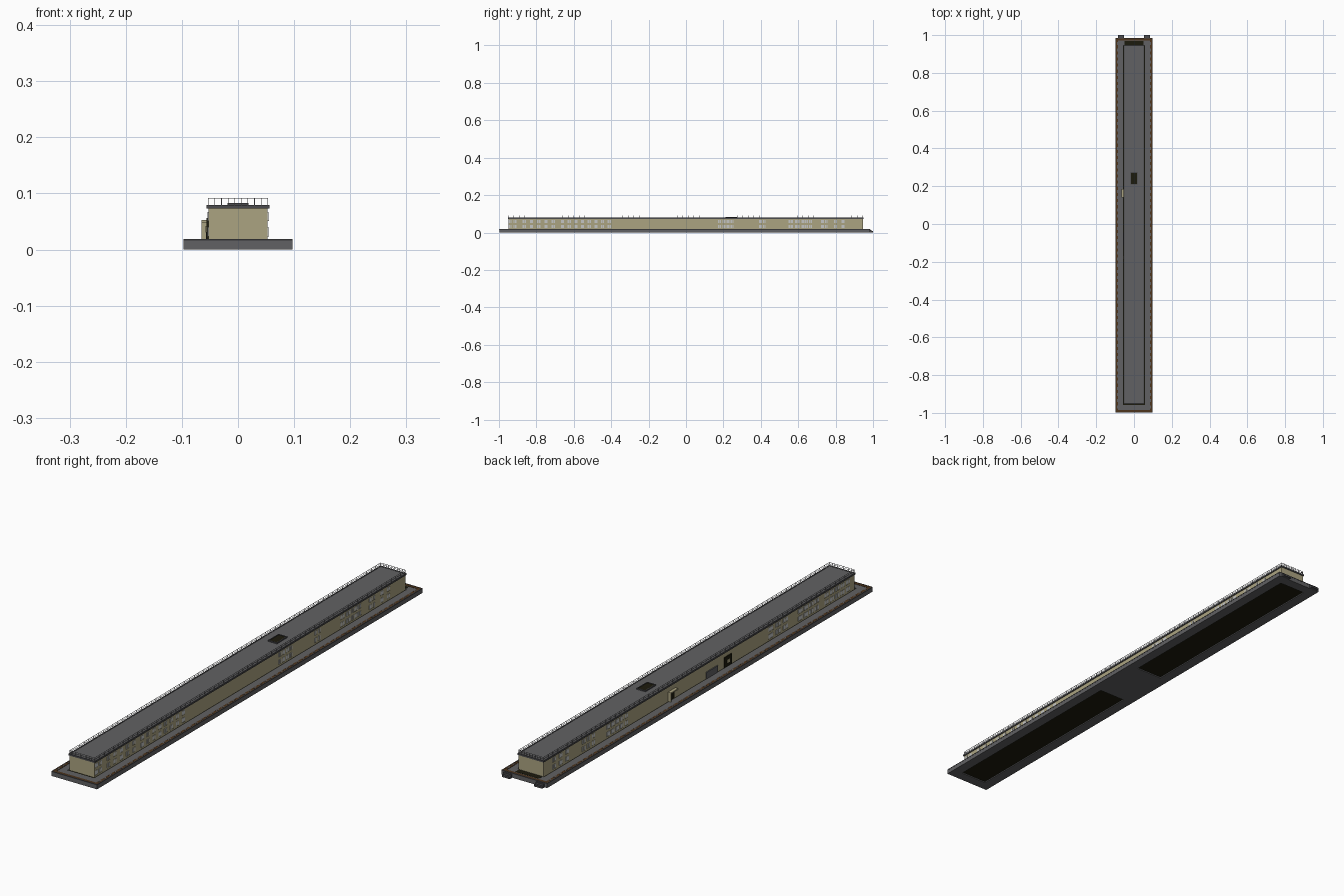
import bpy
import bmesh
from mathutils import Matrix, Vector

if "Cube" in bpy.data.objects:
    bpy.data.objects.remove(bpy.data.objects["Cube"])


def colour(name, r, g, b):
    m = bpy.data.materials.new(name)
    m.use_nodes = True
    m.diffuse_color = (r, g, b, 1)
    m.node_tree.nodes["Principled BSDF"].inputs["Base Color"].default_value = (r, g, b, 1)
    return m


concrete = colour("grey concrete", 0.12, 0.12, 0.125)
plaster = colour("beige plaster", 0.41, 0.37, 0.22)
trim = colour("dark grey trim", 0.07, 0.07, 0.075)
soil = colour("brown border", 0.075, 0.035, 0.012)
dark = colour("dark olive", 0.012, 0.011, 0.004)
glass = colour("pale glass", 0.55, 0.56, 0.56)
steel = colour("rail steel", 0.35, 0.35, 0.36)


def boxes(name, mat, spans):
    """One object made of boxes, each given as (x0, x1, y0, y1, z0, z1)."""
    bm = bmesh.new()
    for x0, x1, y0, y1, z0, z1 in spans:
        mid = Vector((x0 + x1, y0 + y1, z0 + z1)) / 2
        size = Matrix.Diagonal((x1 - x0, y1 - y0, z1 - z0, 1))
        bmesh.ops.create_cube(bm, size=1, matrix=Matrix.Translation(mid) @ size)
    mesh = bpy.data.meshes.new(name)
    bm.to_mesh(mesh)
    bm.free()
    mesh.materials.append(mat)
    ob = bpy.data.objects.new(name, mesh)
    bpy.context.collection.objects.link(ob)
    return ob


def ring(x, y0, y1, w, z0, z1):
    """Four strips forming a rectangular frame of width w."""
    return [(-x, -x + w, y0, y1, z0, z1), (x - w, x, y0, y1, z0, z1),
            (-x + w, x - w, y0, y0 + w, z0, z1), (-x + w, x - w, y1 - w, y1, z0, z1)]


def spread(a, b, n):
    return [a + (b - a) * i / (n - 1) for i in range(n)]


FRONT, BACK, SIDE = -0.998, 0.985, 0.097      # platform edges
W0, W1, WX = -0.95, 0.945, 0.053              # building walls
DECK = 0.017

# Platform: outer walls, walkway, recessed floor, middle foundation
boxes("platform", concrete, ring(SIDE, FRONT, BACK, 0.04, 0, DECK))
boxes("underfloor", dark, [(-0.057, 0.057, FRONT + 0.04, BACK - 0.04, 0.004, 0.015)])
boxes("middle_foundation", concrete, [(-0.057, 0.057, -0.13, 0.09, 0, 0.005)])
boxes("border_strip", soil, ring(SIDE - 0.002, FRONT + 0.002, BACK - 0.002, 0.011, DECK, 0.018))
boxes("platform_edge", trim, ring(SIDE + 0.0005, FRONT - 0.0005, BACK + 0.0005, 0.003, 0.015, 0.0185))

# Paving blocks along the border
boxes("border_blocks", concrete,
      [(s * 0.088 - 0.002, s * 0.088 + 0.002, y - 0.008, y + 0.008, DECK, 0.0185)
       for s in (-1, 1) for y in spread(FRONT + 0.03, BACK - 0.03, 60)])

# Back end: light pit and steps
boxes("back_pit", dark, [(-0.05, 0.05, W1 + 0.002, 0.968, DECK - 0.002, 0.0178)])
boxes("back_steps", trim, [(s * 0.069 - 0.017, s * 0.069 + 0.017, 0.98, e, 0, z)
                           for s in (-1, 1) for e, z in ((0.992, 0.014), (1.0, 0.007))])

# Building body and roof
boxes("walls", plaster, [(-WX, WX, W0, W1, 0.014, 0.074)])
boxes("roof_slab", concrete, [(-WX - 0.001, WX + 0.001, W0 - 0.001, W1 + 0.001, 0.073, 0.0785)])
boxes("roof_edge", trim, ring(WX + 0.003, W0 - 0.003, W1 + 0.003, 0.005, 0.073, 0.0795))

# Roof hatch
boxes("roof_hatch", dark, [(-0.017, 0.017, 0.212, 0.272, 0.078, 0.081)])
boxes("roof_hatch_kerb", trim, [(x0, x1, y0 + 0.242, y1 + 0.242, z0, z1)
                                for x0, x1, y0, y1, z0, z1 in ring(0.019, -0.032, 0.032, 0.003, 0.078, 0.083)])

# Roof railing
R, RX, RF, RB = 0.0006, WX, W0, W1
posts = [(s * RX, y) for s in (-1, 1) for y in spread(RF, RB, 66)]
posts += [(x, y) for y in (RF, RB) for x in spread(-RX, RX, 10)[1:-1]]
boxes("railing_posts", steel, [(x - R, x + R, y - R, y + R, 0.078, 0.092) for x, y in posts])
boxes("railing_rails", steel, ring(RX + R, RF - R, RB + R, 2 * R, 0.0908, 0.092)
      + ring(RX + R, RF - R, RB + R, 2 * R, 0.0852, 0.086))


# Windows: (start, end, count, pane width) along each long wall
def windows(name, side, groups):
    panes, bars, x = [], [], side * WX
    for a, b, n, w in groups:
        for y in spread(a, b, n):
            for z0, z1 in ((0.024, 0.040), (0.052, 0.067)):
                panes.append((x - 0.0012, x + 0.0012, y - w / 2, y + w / 2, z0, z1))
                bars.append((x - 0.0018, x + 0.0018, y - 0.0007, y + 0.0007, z0, z1))
                bars.append((x - 0.0022, x + 0.0022, y - w / 2, y + w / 2, z0 - 0.001, z0))
    boxes(name + "_panes", glass, panes)
    boxes(name + "_bars", plaster, bars)


windows("left_windows", 1, [
    (-0.94, -0.915, 2, 0.016), (-0.865, -0.71, 5, 0.017), (-0.66, -0.41, 8, 0.017),
    (0.18, 0.247, 4, 0.016), (0.398, 0.418, 2, 0.014), (0.56, 0.595, 2, 0.024),
    (0.625, 0.665, 3, 0.016), (0.73, 0.75, 2, 0.014), (0.80, 0.84, 2, 0.016)])
windows("right_windows", -1, [
    (0.80, 0.88, 3, 0.018), (0.64, 0.70, 3, 0.018), (0.44, 0.55, 5, 0.018),
    (-0.53, -0.44, 3, 0.028), (-0.72, -0.62, 4, 0.026), (-0.91, -0.78, 5, 0.024)])

# Entrances on the right side
X = -WX
boxes("entrance_porch", plaster, [(X - 0.012, X, 0.14, 0.185, 0.048, 0.053),
                                  (X - 0.012, X, 0.182, 0.185, DECK, 0.048)])
boxes("entrance_door", dark, [(X - 0.001, X, 0.146, 0.18, DECK, 0.046)])
boxes("middle_gate", concrete, [(X - 0.004, X, -0.115, -0.045, DECK, 0.042)])
boxes("service_door", dark, [(X - 0.003, X, -0.20, -0.155, DECK, 0.056)])
boxes("service_door_panel", plaster, [(X - 0.005, X, -0.184, -0.17, 0.03, 0.042)])
